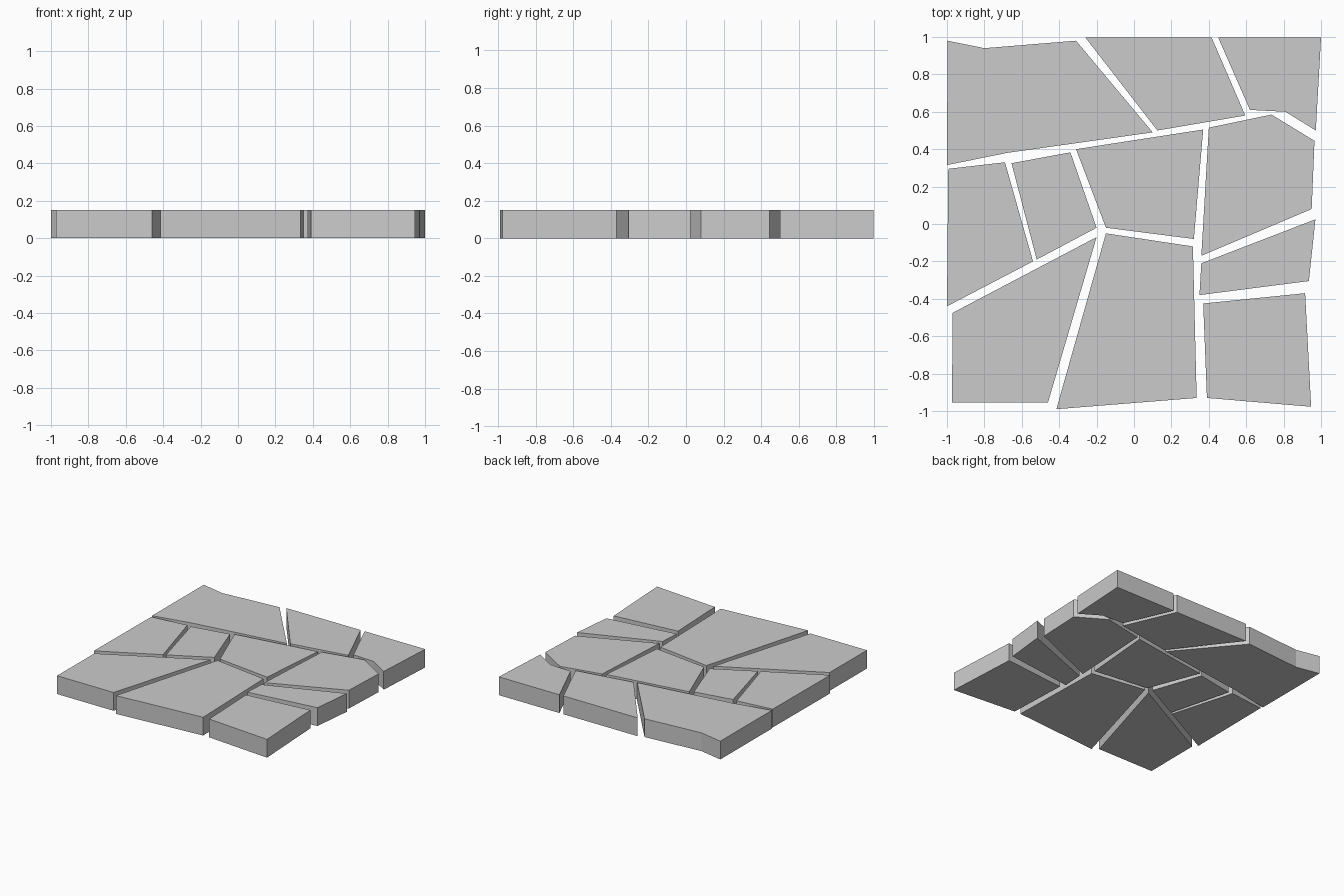
import bpy
import bmesh

if "Cube" in bpy.data.objects:
    bpy.data.objects.remove(bpy.data.objects["Cube"])

THICKNESS = 0.15


def slab(name, outline):
    """Extrude a flat stone outline up to the paving thickness."""
    bm = bmesh.new()
    face = bm.faces.new([bm.verts.new((x, y, 0)) for x, y in outline])
    top = bmesh.ops.extrude_face_region(bm, geom=[face], use_keep_orig=True)
    verts = [v for v in top["geom"] if isinstance(v, bmesh.types.BMVert)]
    bmesh.ops.translate(bm, verts=verts, vec=(0, 0, THICKNESS))
    bmesh.ops.recalc_face_normals(bm, faces=bm.faces)
    mesh = bpy.data.meshes.new(name)
    bm.to_mesh(mesh)
    bm.free()
    bpy.context.collection.objects.link(bpy.data.objects.new(name, mesh))


# Back row of stones
slab("stone_back_left", [(-0.997, 0.98), (-0.80, 0.94), (-0.31, 0.98),
                         (0.10, 0.49), (-0.68, 0.38), (-1, 0.315)])
slab("stone_back_middle", [(-0.26, 0.997), (0.415, 0.997), (0.595, 0.58), (0.125, 0.50)])
slab("stone_back_right", [(0.45, 0.997), (1, 0.997), (0.972, 0.50),
                          (0.81, 0.60), (0.62, 0.61)])

# Middle row of stones
slab("stone_left", [(-0.993, 0.295), (-0.69, 0.33), (-0.54, -0.20), (-1, -0.44)])
slab("stone_small", [(-0.655, 0.325), (-0.34, 0.383), (-0.20, -0.02), (-0.52, -0.19)])
slab("stone_centre", [(-0.31, 0.40), (0.37, 0.505), (0.32, -0.08), (-0.15, -0.02)])
slab("stone_right", [(0.40, 0.515), (0.735, 0.585), (0.965, 0.445),
                     (0.95, 0.08), (0.36, -0.17)])
slab("stone_right_wedge", [(0.97, 0.025), (0.935, -0.305), (0.35, -0.38), (0.36, -0.21)])

# Front row of stones
slab("stone_front_left", [(-0.97, -0.475), (-0.20, -0.07), (-0.46, -0.955), (-0.973, -0.955)])
slab("stone_front_middle", [(-0.15, -0.05), (0.315, -0.12), (0.335, -0.93), (-0.415, -0.99)])
slab("stone_front_right", [(0.37, -0.425), (0.915, -0.37), (0.947, -0.977), (0.39, -0.93)])
